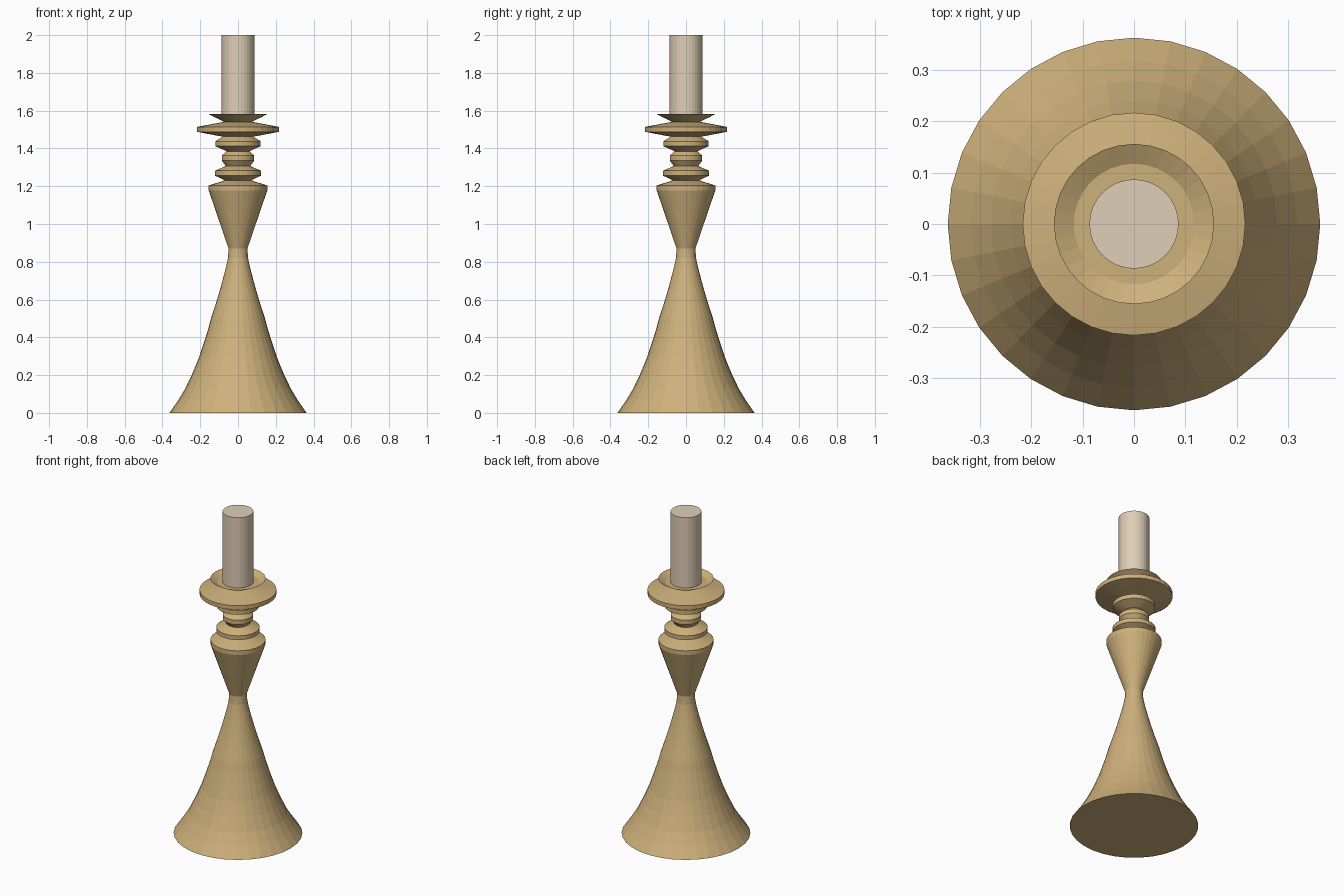
import bpy, bmesh, math

if "Cube" in bpy.data.objects:
    bpy.data.objects.remove(bpy.data.objects["Cube"])

SIDES = 32


def material(name, rgb):
    m = bpy.data.materials.new(name)
    m.diffuse_color = (*rgb, 1.0)
    m.use_nodes = True
    m.node_tree.nodes["Principled BSDF"].inputs["Base Color"].default_value = m.diffuse_color
    return m


def lathe(name, profile, mat):
    """Revolve (radius, height) pairs around z and cap both ends."""
    bm = bmesh.new()
    rings = []
    for r, z in profile:
        rings.append([bm.verts.new((r * math.cos(2 * math.pi * i / SIDES),
                                    r * math.sin(2 * math.pi * i / SIDES), z))
                      for i in range(SIDES)])
    for a, b in zip(rings, rings[1:]):
        for i in range(SIDES):
            j = (i + 1) % SIDES
            bm.faces.new((a[i], a[j], b[j], b[i]))
    bm.faces.new(rings[0][::-1])
    bm.faces.new(rings[-1])
    mesh = bpy.data.meshes.new(name)
    bm.to_mesh(mesh)
    bm.free()
    mesh.materials.append(mat)
    obj = bpy.data.objects.new(name, mesh)
    bpy.context.collection.objects.link(obj)
    return obj


brass = material("brass", (0.62, 0.44, 0.20))
wax = material("wax", (0.74, 0.62, 0.47))

# Flared foot, waist, inverted cone, turned rings and drip dish
holder = [
    (0.363, 0.0), (0.318, 0.065), (0.279, 0.13), (0.241, 0.21), (0.208, 0.29),
    (0.181, 0.37), (0.159, 0.44), (0.143, 0.50),
    (0.117, 0.58), (0.096, 0.65), (0.077, 0.72), (0.063, 0.775), (0.053, 0.82),
    (0.050, 0.87),
    (0.155, 1.178), (0.155, 1.204), (0.070, 1.231),      # cone and rim
    (0.122, 1.256), (0.122, 1.282), (0.065, 1.307),      # lower ring
    (0.086, 1.335), (0.086, 1.362), (0.060, 1.385),      # small bead
    (0.120, 1.412), (0.120, 1.438), (0.080, 1.462),      # upper ring
    (0.217, 1.488), (0.217, 1.514), (0.075, 1.541),      # wide drip pan
    (0.156, 1.583), (0.120, 1.563),                      # dished candle cup
]
lathe("candle_holder", holder, brass)

# Candle standing in the cup
lathe("candle", [(0.087, 1.555), (0.087, 2.0)], wax)
